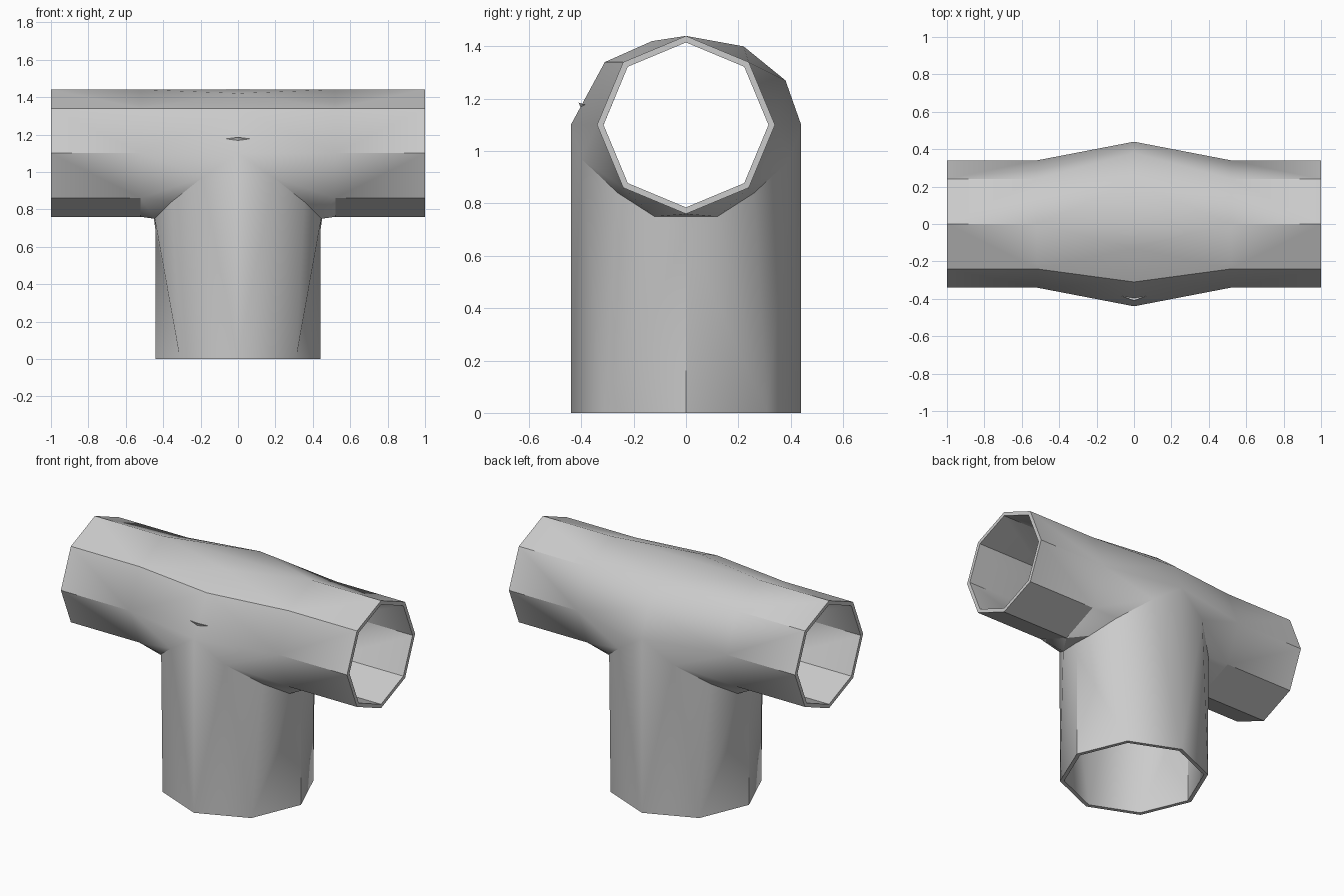
import bpy
import bmesh
from mathutils import Vector

cube = bpy.data.objects.get("Cube")
if cube:
    bpy.data.objects.remove(cube, do_unlink=True)

# Material
grey = bpy.data.materials.new("plain_grey")
grey.use_nodes = True
colour = (0.6, 0.6, 0.6, 1)
grey.diffuse_color = colour
grey.node_tree.nodes["Principled BSDF"].inputs["Base Color"].default_value = colour

R, AXIS, NECK, END = 0.34, 1.10, 0.52, 1.0   # cross pipe
COL = 0.44                                   # stem
D, E = 0.24, 0.31                            # diagonal corners of the octagons


def pipe_ring(x):
    """Half octagon of the cross pipe, from the bottom to the top."""
    return [(x, 0, AXIS - R), (x, D, AXIS - D), (x, R, AXIS),
            (x, D, AXIS + D), (x, 0, AXIS + R)]


def quarter(bm, sx, sy):
    """One quarter of the tee, mirrored by the two signs."""
    def face(*points):
        bm.faces.new([bm.verts.new((x * sx, y * sy, z)) for x, y, z in points])

    # straight pipe end
    neck, end = pipe_ring(NECK), pipe_ring(END)
    for i in range(4):
        face(neck[i], neck[i + 1], end[i + 1], end[i])
    low, low_side, side, high_side, high = neck

    # saddle curve where the stem meets the pipe
    j = [(0, COL, AXIS), (0.19, 0.40, 0.97), (0.355, 0.26, 0.84),
         (0.445, 0.12, 0.75), (COL, 0, 0.68)]
    armpit = (0.45, 0, 0.75)

    # stem wall: octagon foot fanned up to the saddle
    foot = [(0, COL, 0), (E, E, 0), (COL, 0, 0)]
    face(foot[0], j[0], j[1])
    face(foot[0], j[1], foot[1])
    for a, b in zip(j[1:], j[2:]):
        face(foot[1], a, b)
    face(foot[1], j[4], foot[2])

    # underside between saddle and pipe
    face(j[0], side, j[1])
    face(j[1], side, low_side)
    face(j[1], low_side, j[2])
    face(j[2], low_side, j[3])
    face(j[3], low_side, low)
    face(j[3], low, armpit)
    face(j[3], armpit, j[4])

    # bulging upper body, fuller at the back
    shoulder, crown = (((0, 0.38, 1.27), (0, 0.22, 1.40)) if sy > 0 else
                       ((0, 0.31, 1.34), (0, 0.13, 1.42)))
    face(j[0], side, shoulder)
    face(side, high_side, shoulder)
    face(shoulder, high_side, crown)
    face(crown, high_side, high)
    face(crown, high, (0, 0, AXIS + R))


def make_object(name, bm):
    bmesh.ops.remove_doubles(bm, verts=bm.verts, dist=0.0005)
    bmesh.ops.recalc_face_normals(bm, faces=bm.faces)
    # make sure the top faces point upwards
    top = max(bm.faces, key=lambda f: f.calc_center_median().z)
    if top.normal.z < 0:
        bmesh.ops.reverse_faces(bm, faces=bm.faces)
    mesh = bpy.data.meshes.new(name)
    bm.to_mesh(mesh)
    bm.free()
    mesh.materials.append(grey)
    obj = bpy.data.objects.new(name, mesh)
    bpy.context.collection.objects.link(obj)
    return obj


def activate(obj):
    bpy.ops.object.select_all(action="DESELECT")
    obj.select_set(True)
    bpy.context.view_layer.objects.active = obj


# Hollow tee
bm = bmesh.new()
for sx in (1, -1):
    for sy in (1, -1):
        quarter(bm, sx, sy)
tee = make_object("pipe_tee", bm)
activate(tee)
wall = tee.modifiers.new("wall", "SOLIDIFY")
wall.thickness = 0.025
wall.offset = -1
bpy.ops.object.modifier_apply(modifier=wall.name)
bpy.ops.object.shade_smooth_by_angle(angle=0.6)

# Small crease on the front of the body
bm = bmesh.new()
tips = [Vector(p) for p in ((-0.08, -0.38, 1.175), (0.08, -0.38, 1.175),
                            (0, -0.41, 1.185), (0, -0.402, 1.165))]
bmesh.ops.convex_hull(bm, input=[bm.verts.new(p) for p in tips])
make_object("front_crease", bm)
